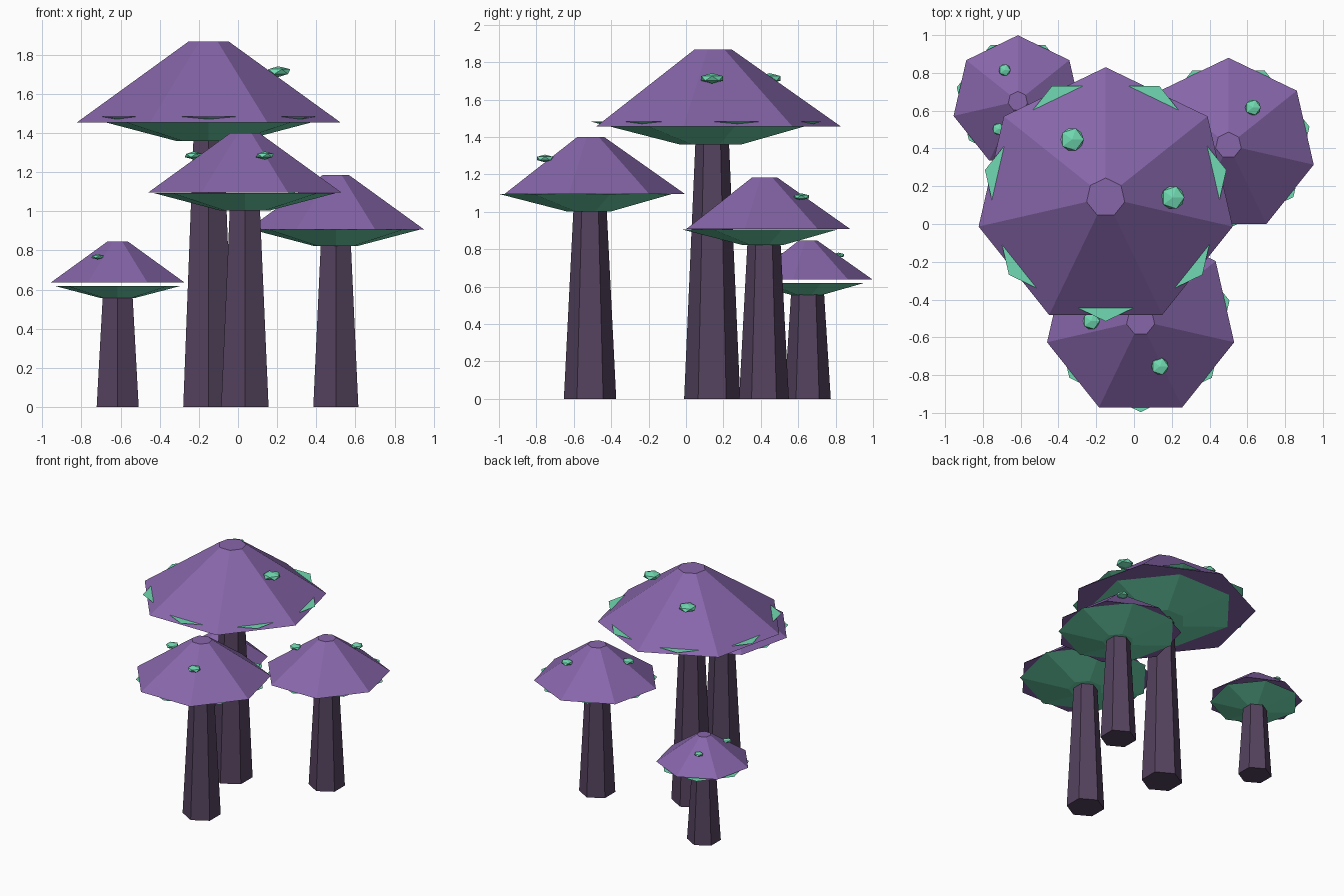
import bpy
import math
from mathutils import Matrix

cube = bpy.data.objects.get("Cube")
if cube:
    bpy.data.objects.remove(cube, do_unlink=True)


def srgb(*rgb):
    return tuple((c / 255 / 12.92) if c < 11 else ((c / 255 + 0.055) / 1.055) ** 2.4 for c in rgb)


def material(name, rgb):
    mat = bpy.data.materials.new(name)
    mat.use_nodes = True
    color = (*srgb(*rgb), 1)
    mat.diffuse_color = color
    mat.node_tree.nodes["Principled BSDF"].inputs["Base Color"].default_value = color
    return mat


PURPLE = material("cap_purple", (135, 102, 170))
GREEN = material("glow_green", (112, 218, 178))
BARK = material("stem_dark_purple", (84, 66, 94))


def finish(name, mat):
    obj = bpy.context.object
    obj.name = name
    obj.data.materials.append(mat)
    return obj


def frustum(name, mat, sides, x, y, bottom, top, r_bottom, r_top, turn=0):
    bpy.ops.mesh.primitive_cone_add(
        vertices=sides, radius1=r_bottom, radius2=r_top, depth=top - bottom,
        location=(x, y, (bottom + top) / 2))
    obj = finish(name, mat)
    obj.data.transform(Matrix.Rotation(turn, 4, "Z"))
    return obj


def mushroom(label, x, y, radius, stem_radius, cap_z, gill_z, spot_angles):
    gill_top = gill_z + 0.18 * radius
    # Six-sided tapering stem, ending inside the gills
    frustum(label + "_stem", BARK, 6, x, y, 0, gill_top - 0.004, stem_radius, 0.085)
    # Gill dish, turned so its corners peek out between the cap corners
    frustum(label + "_gills", GREEN, 7, x, y, gill_z, gill_top,
            0.25 * radius, 0.95 * radius, math.pi)
    # Seven-sided cap with a small flat top
    frustum(label + "_cap", PURPLE, 7, x, y, cap_z, cap_z + 0.6 * radius,
            radius, 0.15 * radius)
    # Flattened faceted spots
    for i, degrees in enumerate(spot_angles):
        a = math.radians(degrees)
        reach = 0.515 * radius
        bpy.ops.mesh.primitive_ico_sphere_add(
            subdivisions=1, radius=0.1 * radius,
            location=(x + reach * math.cos(a), y + reach * math.sin(a), cap_z + 0.375 * radius))
        spot = finish(f"{label}_spot_{i + 1}", GREEN)
        spot.data.transform(Matrix.Diagonal((1, 1, 0.4, 1)))


mushroom("tall", -0.15, 0.14, 0.69, 0.15, 1.455, 1.36, (0, 120))
mushroom("front", 0.035, -0.513, 0.508, 0.14, 1.095, 1.003, (-67, 180))
mushroom("left", 0.50, 0.417, 0.463, 0.133, 0.907, 0.823, (57, 198))
mushroom("small", -0.615, 0.65, 0.349, 0.124, 0.637, 0.556, (113, 235))
